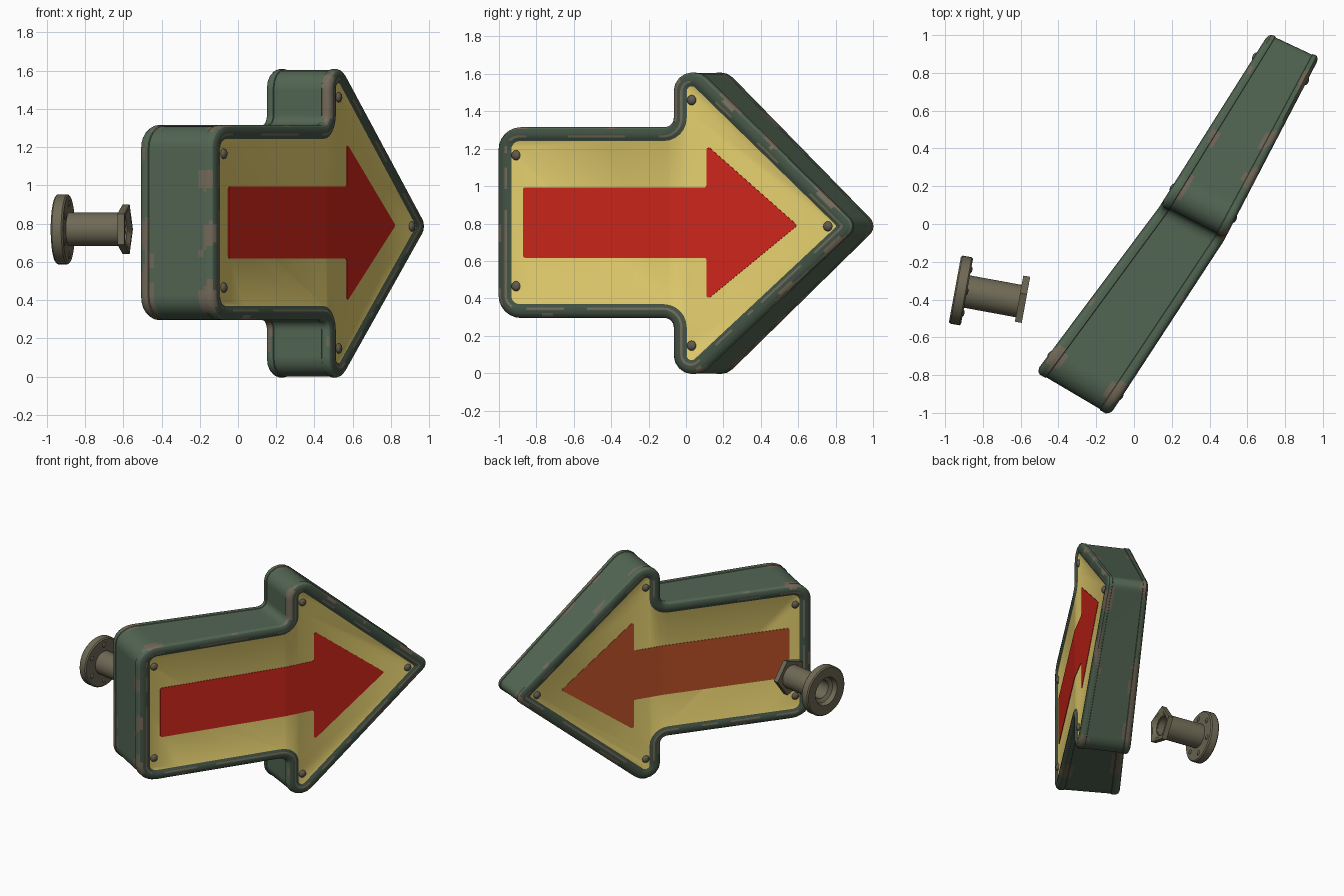
import bpy, bmesh, math
from mathutils import Vector, Matrix, noise

cube = bpy.data.objects.get("Cube")
if cube:
    bpy.data.objects.remove(cube)


def material(name, r, g, b):
    m = bpy.data.materials.new(name)
    m.use_nodes = True
    m.diffuse_color = (r, g, b, 1)
    node = m.node_tree.nodes["Principled BSDF"]
    node.inputs["Base Color"].default_value = (r, g, b, 1)
    node.inputs["Roughness"].default_value = 0.7
    return m


green = material("green paint", 0.085, 0.132, 0.086)
dark_green = material("dark green rim", 0.056, 0.086, 0.058)
worn = material("worn brown", 0.17, 0.143, 0.10)
yellow = material("yellow panel", 0.79, 0.63, 0.16)
red = material("red paint", 0.64, 0.02, 0.011)
rust = material("faded orange red", 0.52, 0.085, 0.022)
steel = material("dull metal", 0.16, 0.144, 0.092)
bolt_grey = material("bolt metal", 0.12, 0.105, 0.08)

# The sign is drawn flat as (length, depth, height), then bent along two plan lines
TAIL, BEND, TIP = -1.0, -0.09, 0.86
FRONT = [Vector(p) for p in ((-0.12, -1.0), (0.475, -0.09), (0.97, 0.86))]
BACK = [Vector(p) for p in ((-0.51, -0.77), (0.13, 0.085), (0.70, 0.987))]
MID_Z = 0.805


def along(line, t):
    if t < BEND:
        return line[0].lerp(line[1], (t - TAIL) / (BEND - TAIL))
    return line[1].lerp(line[2], (t - BEND) / (TIP - BEND))


def bend(p):
    q = along(FRONT, p[0]).lerp(along(BACK, p[0]), p[1])
    return Vector((q.x, q.y, p[2]))


def finish(bm, name, mats, angle=40):
    bmesh.ops.recalc_face_normals(bm, faces=bm.faces)
    mesh = bpy.data.meshes.new(name)
    bm.to_mesh(mesh)
    bm.free()
    for m in mats:
        mesh.materials.append(m)
    ob = bpy.data.objects.new(name, mesh)
    bpy.context.collection.objects.link(ob)
    bpy.ops.object.select_all(action="DESELECT")
    ob.select_set(True)
    bpy.context.view_layer.objects.active = ob
    bpy.ops.object.shade_smooth_by_angle(angle=math.radians(angle))


def outline(corners, inset, step=0.025, arc=6):
    """Rounded polygon moved inwards; the point count does not depend on inset."""
    pts = [Vector(c[:2]) for c in corners]
    n = len(pts)
    edges = [(pts[(i + 1) % n] - pts[i]).normalized() for i in range(n)]
    arcs = []
    for i in range(n):
        e1, e2 = edges[i - 1], edges[i]
        n1, n2 = Vector((-e1.y, e1.x)), Vector((-e2.y, e2.x))
        miter = (n1 + n2) / (1 + n1.dot(n2))
        turn = math.atan2(e1.x * e2.y - e1.y * e2.x, e1.dot(e2))
        side = 1 if turn > 0 else -1
        radius = max(corners[i][2] - side * inset, 0.012)
        centre = pts[i] + miter * (inset + side * radius)
        arcs.append([centre - side * radius * (Matrix.Rotation(turn * k / arc, 2) @ n1)
                     for k in range(arc + 1)])
    loop = []
    for i in range(n):
        a, b = arcs[i][-1], arcs[(i + 1) % n][0]
        cuts = max(1, round((pts[(i + 1) % n] - pts[i]).length / step))
        loop += arcs[i] + [a.lerp(b, k / cuts) for k in range(1, cuts)]
    return loop


def loft(corners, profile, cap_mat=0):
    """Bridge outlines through (inset, depth) steps and cap both ends."""
    bm = bmesh.new()
    rings = [[bm.verts.new((p.x, d, p.y)) for p in outline(corners, i)] for i, d in profile]
    strips = []
    for r1, r2 in zip(rings, rings[1:]):
        strips.append([bm.faces.new((r1[k - 1], r1[k], r2[k], r2[k - 1]))
                       for k in range(len(r1))])
    for ring in (rings[0], rings[-1]):
        bm.faces.new(ring).material_index = cap_mat
    return bm, strips


def bend_mesh(bm):
    geom = bm.verts[:] + bm.edges[:] + bm.faces[:]
    bmesh.ops.bisect_plane(bm, geom=geom, dist=1e-5, plane_co=(BEND, 0, 0), plane_no=(1, 0, 0))
    for v in bm.verts:
        v.co = bend(v.co)


def arrow(tail, neck, tip, shaft, head, radii, tip_z):
    """Corner list (length, height, radius) running anticlockwise."""
    rt, rn, rh, rp = radii
    low = [(tail, MID_Z - shaft, rt), (neck, MID_Z - shaft, rn), (neck, MID_Z - head, rh)]
    high = [(t, 2 * MID_Z - h, r) for t, h, r in reversed(low)]
    return low + [(tip, tip_z, rp)] + high


# Sign housing: recessed panels framed by rounded rims
sign = arrow(-1.015, -0.075, 0.91, 0.51, 0.94, (0.12, 0.05, 0.1, 0.06), 0.785)
PANEL = 0.03
half = [(0.074, PANEL), (0.066, 0.02), (0.056, 0.006), (0.044, 0), (0.026, 0),
        (0.009, 0.02), (0, 0.055), (0, 0.09), (0, 0.13), (0.004, 0.137), (0.004, 0.2)]
bm, strips = loft(sign, half + [(i, 1 - d) for i, d in reversed(half)], cap_mat=3)
last = len(strips) - 1
for s, strip in enumerate(strips):
    rank = min(s, last - s)
    for f in strip:
        c = f.calc_center_median()
        wear = noise.noise(Vector((c.x * 6, c.y * 4, c.z * 6)))
        wear += 0.12 if c.x < -0.88 else 0
        # paint rubbed off the inner lip, the outer edge and the side band
        limit = {2: -0.08, 4: 0.35, 5: 0.16, 6: 0.16, 7: 0.2, 8: 0.25, 9: 0.32}.get(rank, 1)
        f.material_index = 2 if wear > limit else int(rank < 5)
bend_mesh(bm)
finish(bm, "sign_housing", [green, dark_green, worn, yellow])

# Painted arrows, one thin plate on each panel
paint = arrow(-0.877, 0.105, 0.592, 0.188, 0.415, (0.012, 0.004, 0.006, 0.01), 0.79)
for name, colour, flip in (("front_arrow", red, False), ("back_arrow", rust, True)):
    depths = [PANEL + 0.003, PANEL - 0.008]
    bm, _ = loft(paint, [(0, 1 - d if flip else d) for d in depths])
    bend_mesh(bm)
    finish(bm, name, [colour])

# Domed bolts around each panel
spots = [(-0.915, 1.165), (-0.915, 0.465), (0.025, 1.46), (0.025, 0.147), (0.755, 0.785)]
for name, depth in (("front_bolts", PANEL), ("back_bolts", 1 - PANEL)):
    bm = bmesh.new()
    for t, h in spots:
        axis = bend((t, 0, 0)) - bend((t, 1, 0))
        turn = axis.to_track_quat("Z", "Y").to_matrix().to_4x4()
        place = Matrix.Translation(bend((t, depth, h)))
        bmesh.ops.create_uvsphere(bm, u_segments=16, v_segments=8, radius=0.027,
                                  matrix=place @ turn @ Matrix.Diagonal((1, 1, 0.7, 1)))
    finish(bm, name, [bolt_grey])

# Wall mount: local x runs along the pipe
mount = Matrix.Translation((-0.948, -0.346, 0.77)) @ Matrix.Rotation(math.radians(-10.4), 4, "Z")
SEG = 40
SIDE = math.tau / 5


def lathe(name, profile):
    """Closed ring section of (radius, axial, five_sided) steps."""
    bm = bmesh.new()
    rings = []
    for r, x, five in profile:
        ring = []
        for k in range(SEG):
            a = math.tau * k / SEG
            f = math.cos(SIDE / 2) / math.cos(a % SIDE - SIDE / 2) if five else 1
            ring.append(bm.verts.new(mount @ Vector((x, r * f * math.cos(a), r * f * math.sin(a)))))
        rings.append(ring)
    for i, ring in enumerate(rings):
        prev = rings[i - 1]
        for k in range(SEG):
            bm.faces.new((prev[k - 1], prev[k], ring[k], ring[k - 1]))
    finish(bm, name, [steel], 30)


lathe("flange_and_pipe", [(0.105, 0, 0), (0.175, 0, 0), (0.183, 0.008, 0), (0.183, 0.057, 0),
                          (0.175, 0.065, 0), (0.087, 0.065, 0), (0.087, 0.352, 0),
                          (0.068, 0.352, 0), (0.068, 0.05, 0), (0.095, 0.035, 0)])
lathe("five_sided_plate", [(0.075, 0.343, 0), (0.137, 0.343, 1), (0.137, 0.38, 1),
                           (0.115, 0.38, 1), (0.07, 0.36, 0)])

# Small bolts on the flange
bm = bmesh.new()
for k in range(6):
    a = math.tau * (k + 0.5) / 6
    spot = Matrix.Translation((0.065, 0.135 * math.cos(a), 0.135 * math.sin(a)))
    bmesh.ops.create_uvsphere(bm, u_segments=12, v_segments=6, radius=0.018,
                              matrix=mount @ spot @ Matrix.Diagonal((0.4, 1, 1, 1)))
finish(bm, "flange_bolts", [bolt_grey])
